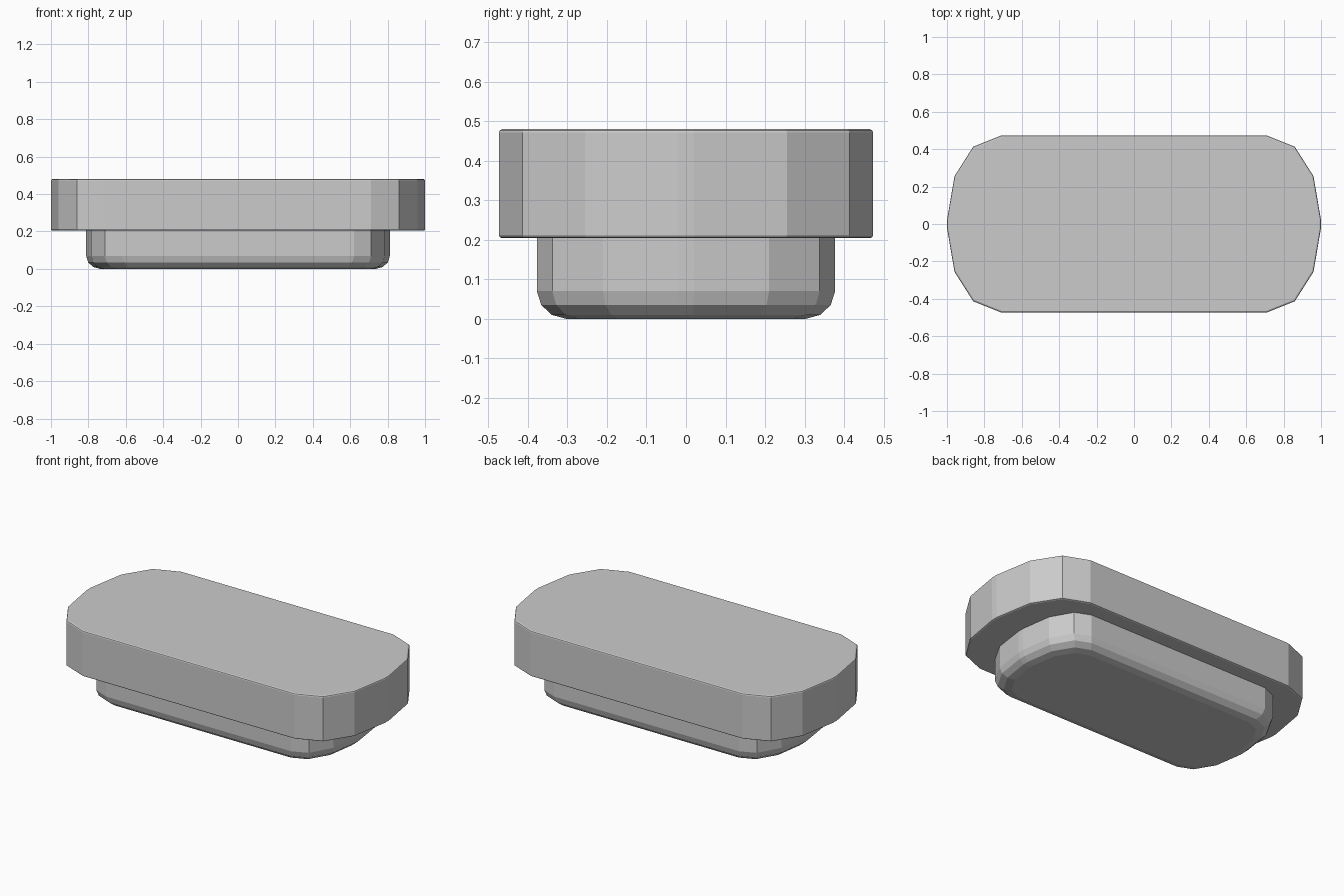
import bpy, bmesh

if "Cube" in bpy.data.objects:
    bpy.data.objects.remove(bpy.data.objects["Cube"])


def outline(quarter):
    # Mirror a quarter outline (from +x tip to +y side) into a closed loop
    half = quarter + [(-x, y) for x, y in reversed(quarter)]
    return half + [(-x, -y) for x, y in half]


def loft(name, quarter, rings):
    # Stack inset copies of the outline; rings are (inset, z) from bottom to top
    pts = outline(quarter)
    hx, hy = quarter[0][0], quarter[-1][1]
    bm = bmesh.new()
    loops = [[bm.verts.new((x * (hx - d) / hx, y * (hy - d) / hy, z)) for x, y in pts]
             for d, z in rings]
    n = len(pts)
    for a, b in zip(loops, loops[1:]):
        for i in range(n):
            j = (i + 1) % n
            bm.faces.new((a[i], a[j], b[j], b[i]))
    bm.faces.new(list(reversed(loops[0])))
    bm.faces.new(loops[-1])
    bmesh.ops.recalc_face_normals(bm, faces=bm.faces)
    mesh = bpy.data.meshes.new(name)
    bm.to_mesh(mesh)
    bm.free()
    obj = bpy.data.objects.new(name, mesh)
    bpy.context.collection.objects.link(obj)
    return obj


# Wide upper slab with tiny edge bevels
loft("upper_slab",
     [(1.0, 0.02), (0.96, 0.255), (0.86, 0.413), (0.71, 0.473)],
     [(0.008, 0.204), (0.002, 0.207), (0, 0.212),
      (0, 0.472), (0.002, 0.477), (0.008, 0.48)])

# Narrower base with a rounded bottom edge
loft("lower_base",
     [(0.812, 0.02), (0.785, 0.21), (0.712, 0.338), (0.62, 0.377)],
     [(0.075, 0), (0.038, 0.01), (0.011, 0.035), (0, 0.07), (0, 0.208)])
